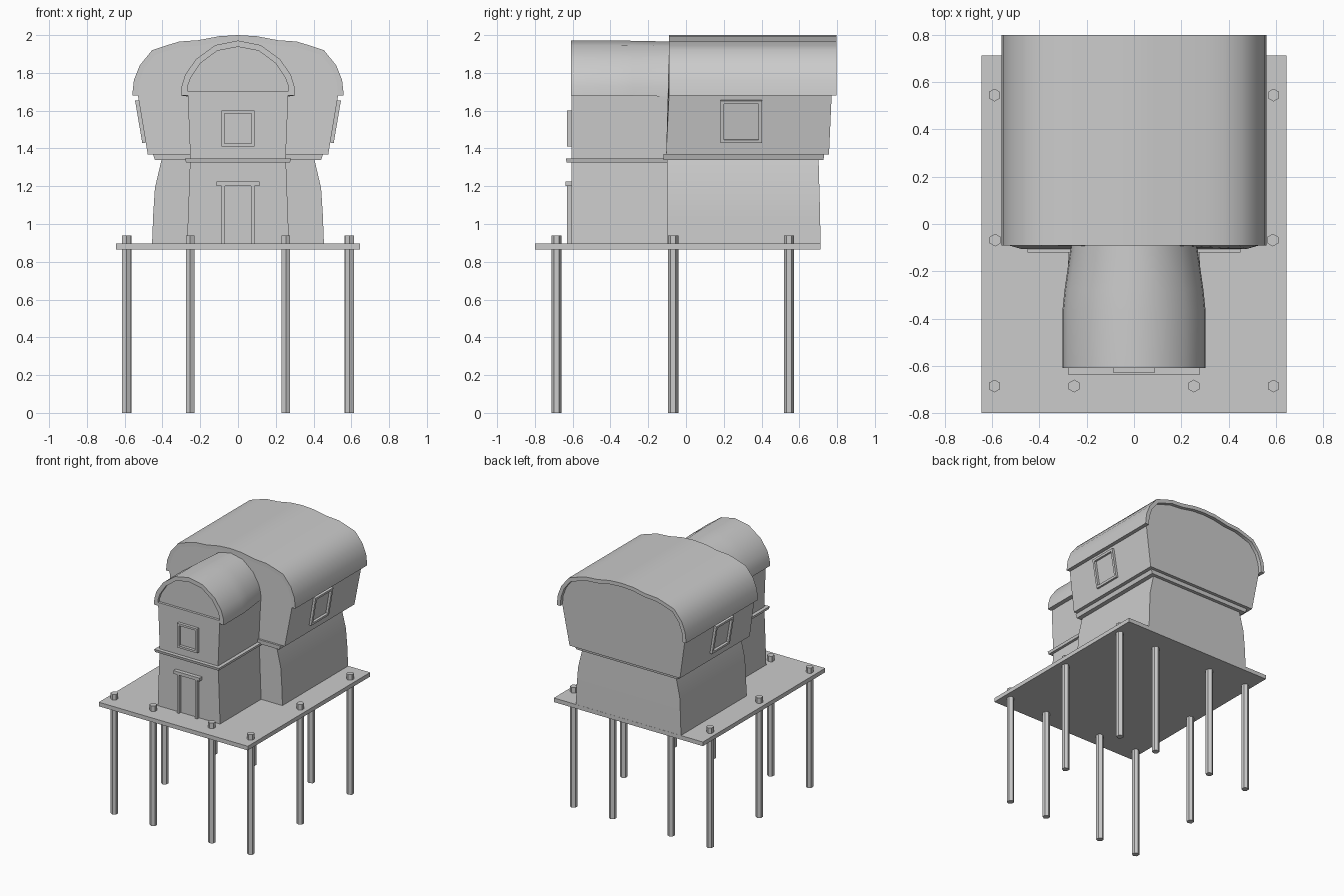
import bpy, bmesh, math
from mathutils import Matrix, Vector

if "Cube" in bpy.data.objects:
    bpy.data.objects.remove(bpy.data.objects["Cube"])


def finish(name, bm, smooth=None):
    bmesh.ops.recalc_face_normals(bm, faces=bm.faces)
    me = bpy.data.meshes.new(name)
    bm.to_mesh(me)
    bm.free()
    ob = bpy.data.objects.new(name, me)
    bpy.context.collection.objects.link(ob)
    if smooth:
        bpy.ops.object.select_all(action='DESELECT')
        ob.select_set(True)
        bpy.context.view_layer.objects.active = ob
        bpy.ops.object.shade_smooth_by_angle(angle=math.radians(smooth))
    return ob


def loft(name, rings, smooth=None, closed=False):
    """Skin equal-length rings; cap the ends unless the loft closes on itself."""
    bm = bmesh.new()
    vs = [[bm.verts.new(p) for p in r] for r in rings]
    n = len(vs[0])
    pairs = list(zip(vs, vs[1:])) + ([(vs[-1], vs[0])] if closed else [])
    for a, b in pairs:
        for i in range(n):
            j = (i + 1) % n
            bm.faces.new((a[i], a[j], b[j], b[i]))
    if not closed:
        bm.faces.new(vs[0])
        bm.faces.new(vs[-1])
    return finish(name, bm, smooth)


def rect(x, y0, y1, z):
    return [(-x, y0, z), (x, y0, z), (x, y1, z), (-x, y1, z)]


def box(name, x0, x1, y0, y1, z0, z1):
    return loft(name, [[(x0, y0, z), (x1, y0, z), (x1, y1, z), (x0, y1, z)] for z in (z0, z1)])


def frame(name, w, h, t, d, m):
    """Rectangular frame facing local -y."""
    rings = []
    for sx, sz in ((-1, -1), (1, -1), (1, 1), (-1, 1)):
        rings.append([m @ Vector((sx * (w / 2 - k), y, sz * (h / 2 - k)))
                      for k, y in ((0, .01), (0, -d), (t, -d), (t, .01))])
    return loft(name, rings, closed=True)


def arch(half):
    """Mirror a half profile that runs from the right eave to the ridge."""
    return half + [(-x, z) for x, z in reversed(half[:-1])]


def section(profile, y, sx=1.0, dz=0.0):
    return [(x * sx, y, z + dz) for x, z in profile]


# Platform and posts
box("platform", -.645, .645, -.8, .713, .865, .897)
spots = [(s * x, y) for y, xs in ((-.685, (.59, .253)), (-.068, (.587,)), (.545, (.59, .253)))
         for x in xs for s in (-1, 1)]
for i, (px, py) in enumerate(spots):
    loft(f"post_{i + 1}", [[(px + .027 * math.sin(k * math.pi / 3),
                             py + .027 * math.cos(k * math.pi / 3), z) for k in range(6)]
                           for z in (0, .94)])

# Main house: flared lower storey and stepped ledge
loft("main_lower_walls", [rect(.455, -.1, .712, .895), rect(.449, -.1, .71, 1.05),
                          rect(.44, -.1, .706, 1.19), rect(.405, -.1, .702, 1.34)], 30)
loft("main_ledge", [rect(.44, -.118, .728, 1.338), rect(.45, -.12, .732, 1.37)])

# Main roof shell and the upper storey filling it
outer = arch([(.56, 1.68), (.551, 1.762), (.52, 1.84), (.455, 1.92), (.38, 1.945),
              (.31, 1.966), (.21, 1.973), (.1, 1.994), (0, 2.0)])
inner = arch([(.53, 1.68), (.523, 1.752), (.496, 1.825), (.44, 1.894), (.37, 1.917),
              (.305, 1.937), (.207, 1.944), (.098, 1.965), (0, 1.971)])
shell = outer + inner[::-1]
loft("main_roof", [section(shell, y) for y in (-.09, .798)], 45)
upper = [(-.478, 1.368), (.478, 1.368)] + inner
loft("main_upper_walls", [[(x, -.105 if z < 1.5 else -.09, z) for x, z in upper],
                          [(x, .757 if z < 1.5 else .771, z) for x, z in upper]])

# Front tower walls and ledge
loft("tower_lower_walls", [rect(.27, -.607, 0, .895), rect(.254, -.607, 0, 1.33)])
loft("tower_ledge", [rect(.275, -.632, -.08, 1.325), rect(.28, -.636, -.08, 1.346)])
loft("tower_upper_walls", [rect(.252, -.607, 0, 1.34), rect(.267, -.607, 0, 1.705)])

# Tower barrel roof, narrowing towards the main house, with a recessed gable
t_out = arch([(.303, 1.68), (.298, 1.73), (.28, 1.79), (.222, 1.873), (.12, 1.947), (0, 1.971)])
t_in = arch([(.268, 1.68), (.266, 1.73), (.25, 1.775), (.2, 1.85), (.11, 1.917), (0, 1.938)])
tower_shell = t_out + t_in[::-1]
stations = ((-.608, 1, 0), (-.37, 1, 0), (-.28, .97, -.001), (-.09, .88, -.005), (0, .86, -.006))
loft("tower_roof", [section(tower_shell, *s) for s in stations], 45)
loft("tower_gable", [section(t_in, y) for y in (-.588, -.56)])

# Door surround
for side, s in (("left", -1), ("right", 1)):
    a, b = sorted((s * .07, s * .088))
    box(f"door_jamb_{side}", a, b, -.63, -.6, .895, 1.2)
box("door_lintel", -.113, .113, -.637, -.6, 1.2, 1.225)

# Window frames: front, then one on each leaning side wall
frame("front_window_frame", .174, .19, .016, .025, Matrix.Translation((0, -.605, 1.505)))
lean = Matrix.Rotation(math.atan(.17), 4, 'X')
for side, s in (("left", -1), ("right", 1)):
    m = Matrix.Translation((s * .508, .292, 1.543)) @ Matrix.Rotation(s * math.pi / 2, 4, 'Z') @ lean
    frame(f"side_window_frame_{side}", .22, .228, .018, .018, m)
